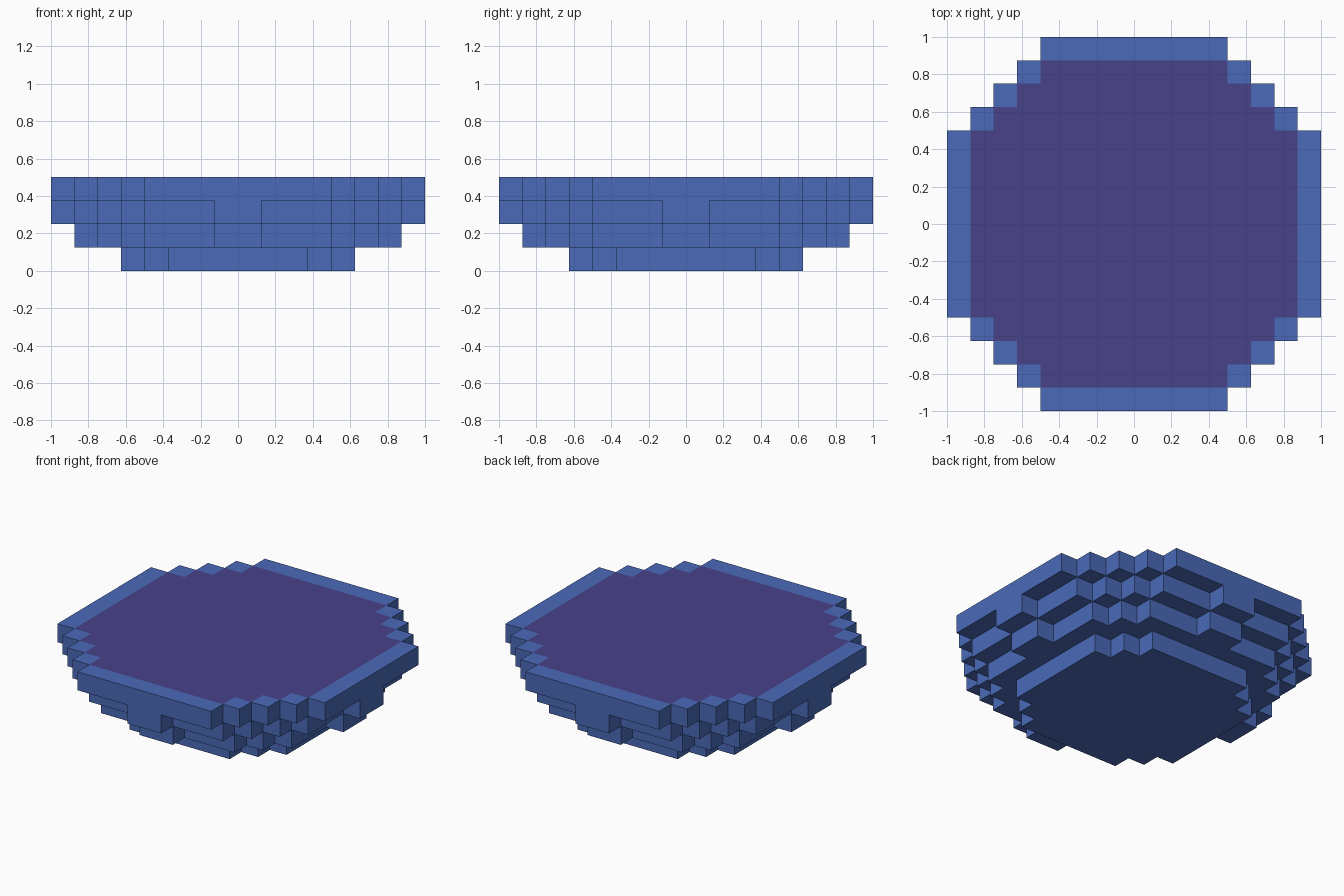
import bpy, bmesh

if "Cube" in bpy.data.objects:
    bpy.data.objects.remove(bpy.data.objects["Cube"])

CELL = 0.125

def material(name, rgb):
    m = bpy.data.materials.new(name)
    m.diffuse_color = (*rgb, 1.0)
    m.use_nodes = True
    m.node_tree.nodes["Principled BSDF"].inputs["Base Color"].default_value = m.diffuse_color
    return m

blue = material("blue shell", (0.0685, 0.144, 0.479))
purple = material("purple liquid", (0.0648, 0.0545, 0.254))

# Stepped discs, bottom to top: (radius, half length of the straight side) in cells
LAYERS = [(5, 3), (6, 4), (7, 4), (8, 4)]
# Tabs under the middle of each side: layer -> reach in cells
TABS = {1: 7, 2: 8}

def in_disc(x, y, radius, flat):
    a, b = abs(x), abs(y)
    return a < radius and b < radius and a + b < radius + flat

def filled(i, j, k):
    if not 0 <= k < len(LAYERS):
        return False
    x, y = i + 0.5, j + 0.5
    if in_disc(x, y, *LAYERS[k]):
        return True
    return k in TABS and min(abs(x), abs(y)) < 1 and max(abs(x), abs(y)) < TABS[k]

# Outer faces of the block bowl
bm = bmesh.new()
verts = {}

def vert(p):
    if p not in verts:
        verts[p] = bm.verts.new([c * CELL for c in p])
    return verts[p]

for k in range(4):
    for i in range(-8, 8):
        for j in range(-8, 8):
            if not filled(i, j, k):
                continue
            for axis in range(3):
                for side in (0, 1):
                    n = [i, j, k]
                    n[axis] += 2 * side - 1
                    if filled(*n):
                        continue
                    corners = []
                    for du, dv in ((0, 0), (1, 0), (1, 1), (0, 1)):
                        p = [i, j, k]
                        p[axis] += side
                        p[(axis + 1) % 3] += du
                        p[(axis + 2) % 3] += dv
                        corners.append(vert(tuple(p)))
                    if not side:
                        corners.reverse()
                    f = bm.faces.new(corners)
                    # The liquid fills the top inside a one-cell rim
                    if axis == 2 and side and k == 3 and in_disc(i + 0.5, j + 0.5, 7, 4):
                        f.material_index = 1

mesh = bpy.data.meshes.new("block_bowl")
bm.to_mesh(mesh)
bm.free()
mesh.materials.append(blue)
mesh.materials.append(purple)
bowl = bpy.data.objects.new("block_bowl", mesh)
bpy.context.collection.objects.link(bowl)
